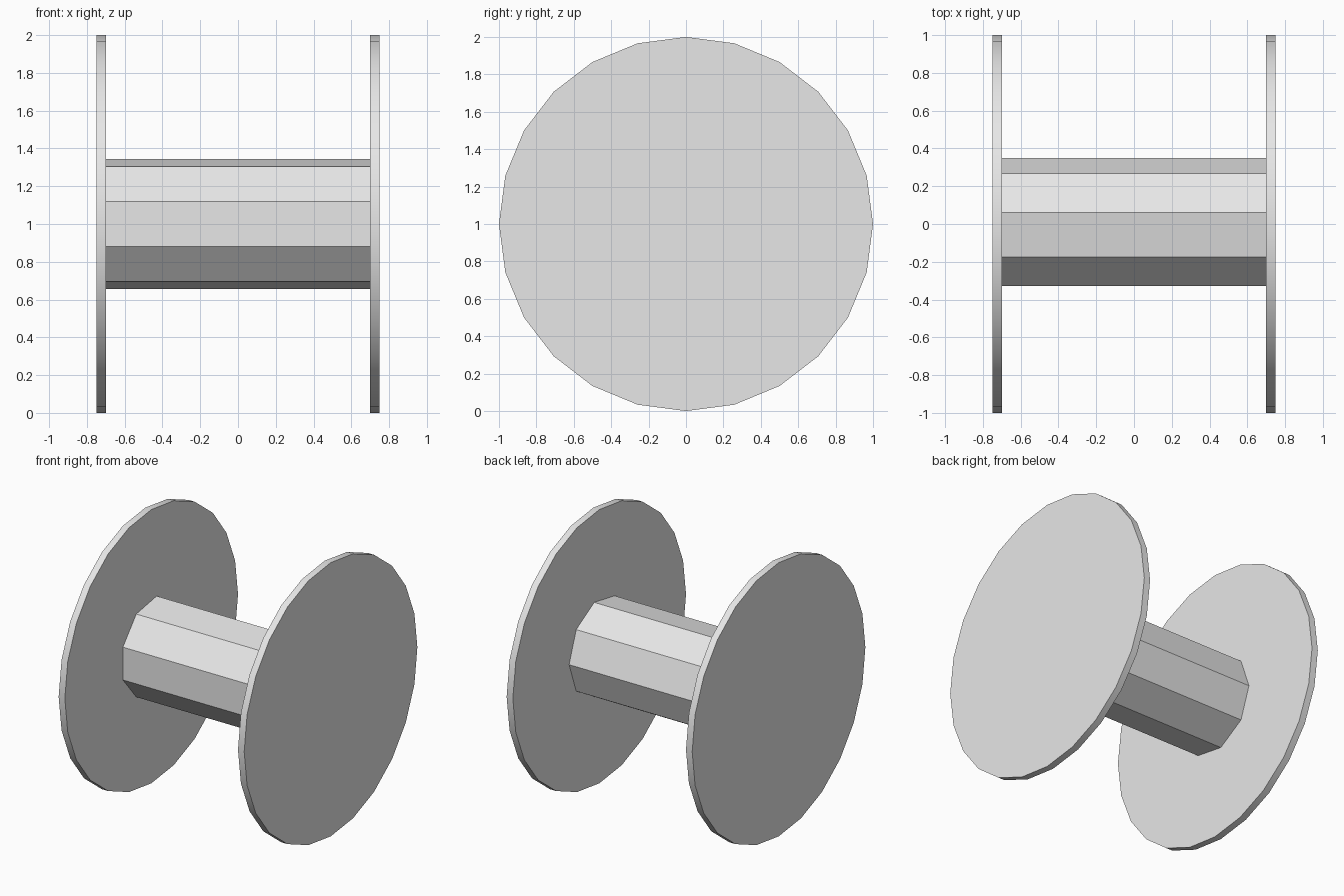
import bpy
import math

cube = bpy.data.objects.get("Cube")
if cube:
    bpy.data.objects.remove(cube, do_unlink=True)

# One plain light grey for the whole spool
grey = bpy.data.materials.new("light_grey")
grey.use_nodes = True
colour = (0.8, 0.8, 0.8, 1.0)
grey.diffuse_color = colour
grey.node_tree.nodes["Principled BSDF"].inputs["Base Color"].default_value = colour


def x_cylinder(name, sides, radius, length, x, first_angle):
    """Cylinder along x; first_angle is its first corner's angle from +y towards +z."""
    bpy.ops.mesh.primitive_cylinder_add(vertices=sides, radius=radius, depth=length)
    obj = bpy.context.object
    obj.name = name
    # The primitive's first corner is on +y; lay its axis along x
    obj.rotation_euler = (first_angle, math.pi / 2, 0)
    obj.location = (x, 0, 1)
    bpy.ops.object.transform_apply(location=True, rotation=True, scale=True)
    obj.data.materials.append(grey)
    return obj


# Nine-sided core with a corner facing the back
x_cylinder("core", 9, 0.35, 1.4, 0, 0)

# Round end discs with smooth rims
for name, side in (("left_disc", 1), ("right_disc", -1)):
    x_cylinder(name, 24, 1.0, 0.05, side * 0.725, 0)
    bpy.ops.object.shade_smooth_by_angle(angle=math.radians(30))
